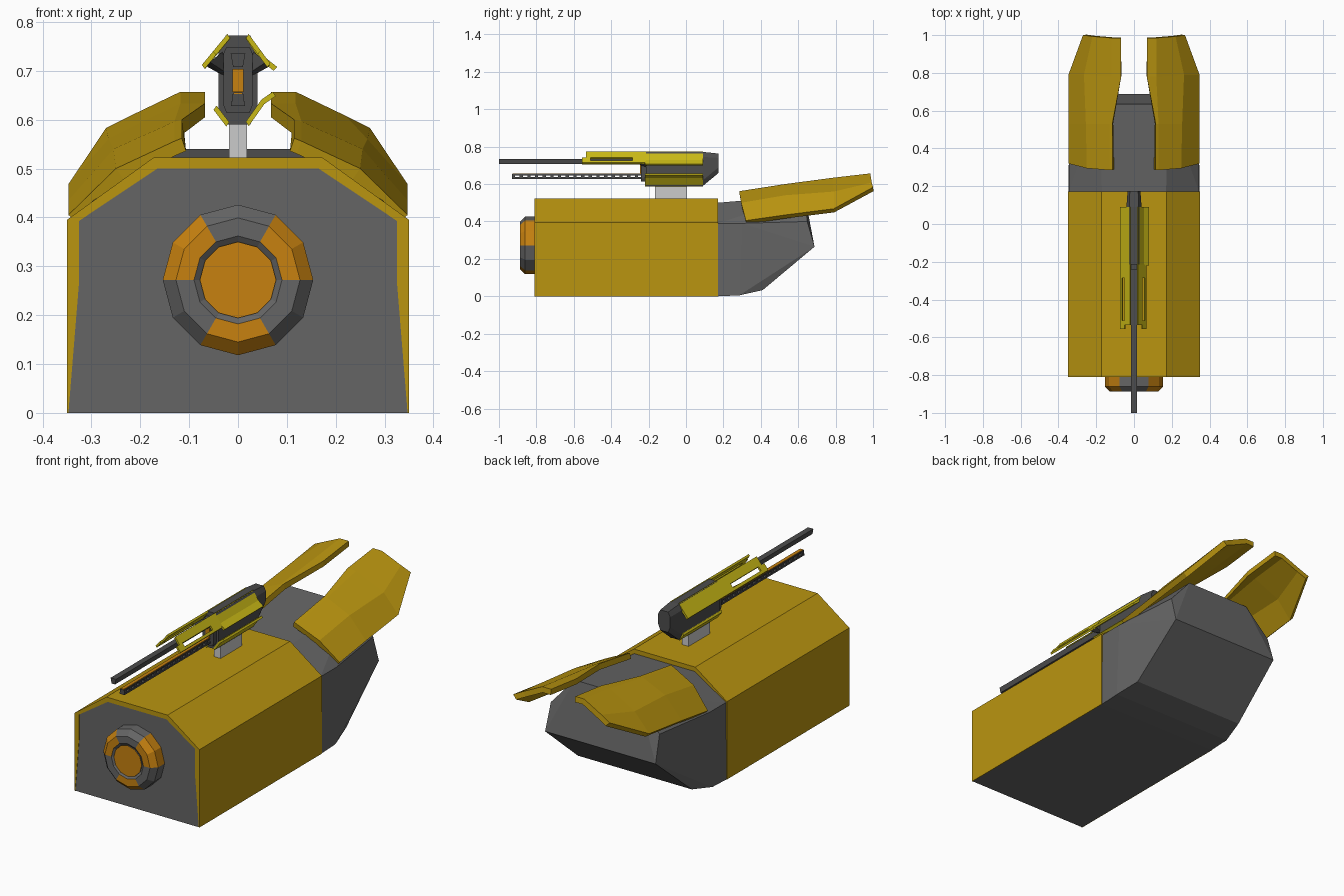
import bpy, bmesh, math

if "Cube" in bpy.data.objects:
    bpy.data.objects.remove(bpy.data.objects["Cube"])


def mat(name, c):
    m = bpy.data.materials.new(name)
    m.diffuse_color = (*c, 1)
    m.use_nodes = True
    m.node_tree.nodes["Principled BSDF"].inputs["Base Color"].default_value = m.diffuse_color
    return m


YELLOW = mat("yellow", (0.49, 0.30, 0.005))
BRIGHT = mat("bright_yellow", (0.58, 0.48, 0.008))
ORANGE = mat("orange", (0.57, 0.22, 0.005))
GREY = mat("grey", (0.13, 0.13, 0.13))
DARK = mat("dark_grey", (0.075, 0.075, 0.075))


def finish(name, bm, *mats):
    me = bpy.data.meshes.new(name)
    bm.to_mesh(me)
    bm.free()
    for m in mats:
        if m:
            me.materials.append(m)
    ob = bpy.data.objects.new(name, me)
    bpy.context.collection.objects.link(ob)
    return ob


def hull(name, pts, m):
    bm = bmesh.new()
    for p in pts:
        bm.verts.new(p)
    bmesh.ops.convex_hull(bm, input=bm.verts[:])
    bmesh.ops.dissolve_limit(bm, angle_limit=0.02, verts=bm.verts[:], edges=bm.edges[:])
    return finish(name, bm, m)


def prism(name, sections, m):
    """Extrude closed (x, z) sections along y; each entry is (section, y0, y1)."""
    bm = bmesh.new()
    for sec, y0, y1 in sections:
        a = [bm.verts.new((x, y0, z)) for x, z in sec]
        b = [bm.verts.new((x, y1, z)) for x, z in sec]
        bm.faces.new(a)
        bm.faces.new(b[::-1])
        for i in range(len(a)):
            j = (i + 1) % len(a)
            bm.faces.new((a[j], a[i], b[i], b[j]))
    bmesh.ops.recalc_face_normals(bm, faces=bm.faces[:])
    return finish(name, bm, m)


def rect(w, z0, z1):
    return [(-w, z0), (w, z0), (w, z1), (-w, z1)]


def sym(half):
    return half + [(-x, z) for x, z in reversed(half)]


# Hull: yellow outer shell wrapped over a grey core
outer = sym([(0.35, 0), (0.35, 0.395), (0.172, 0.523)])
inner = sym([(0.347, 0), (0.325, 0.27), (0.325, 0.393), (0.165, 0.5)])
prism("body_shell", [(outer + inner[::-1], -0.81, 0.172)], YELLOW)
prism("body_core", [(inner, -0.808, 0.17)], GREY)

# Tapered grey tail
tail = [(0.348, 0.17, 0), (0.345, 0.17, 0.39), (0.17, 0.17, 0.5),
        (0.348, 0.285, 0.005), (0.345, 0.3, 0.39), (0.32, 0.41, 0.033),
        (0.31, 0.687, 0.265), (0.305, 0.648, 0.40), (0.18, 0.635, 0.54)]
hull("tail", [(s * x, y, z) for x, y, z in tail for s in (1, -1)], GREY)

# Twelve-sided front hub with three orange segments and an orange centre
bm = bmesh.new()
rings = []
for r, y in [(0.154, -0.80), (0.154, -0.86), (0.127, -0.887), (0.09, -0.887),
             (0.078, -0.878), (0.078, -0.884)]:
    rings.append([bm.verts.new((r * math.cos(k * math.pi / 6), y,
                                0.272 + r * math.sin(k * math.pi / 6))) for k in range(12)])
for n in range(5):
    for k in range(12):
        j = (k + 1) % 12
        f = bm.faces.new((rings[n][k], rings[n][j], rings[n + 1][j], rings[n + 1][k]))
        f.material_index = 1 if n < 3 and k in (0, 1, 4, 5, 8, 9) else 0
bm.faces.new(rings[5]).material_index = 1
bm.faces.new(rings[0])
bmesh.ops.recalc_face_normals(bm, faces=bm.faces[:])
finish("front_hub", bm, GREY, ORANGE)

# Pair of folded rear fins, mirrored and thickened
fin = [[(0.115, 0.285, 0.562), (0.13, 0.285, 0.556), (0.25, 0.295, 0.50), (0.347, 0.32, 0.405)],
       [(0.115, 0.53, 0.60), (0.13, 0.53, 0.596), (0.255, 0.53, 0.54), (0.347, 0.53, 0.435)],
       [(0.068, 0.78, 0.633), (0.118, 0.78, 0.633), (0.265, 0.79, 0.56), (0.347, 0.79, 0.468)],
       [(0.068, 0.985, 0.657), (0.118, 0.985, 0.657), (0.22, 0.993, 0.608), (0.27, 1.0, 0.583)]]
bm = bmesh.new()
grid = [[bm.verts.new(p) for p in row] for row in fin]
for s in range(3):
    for r in range(3):
        bm.faces.new((grid[s][r], grid[s][r + 1], grid[s + 1][r + 1], grid[s + 1][r]))
fins = finish("rear_fins", bm, YELLOW)
fins.modifiers.new("mirror", "MIRROR")
sol = fins.modifiers.new("thickness", "SOLIDIFY")
sol.thickness = 0.028
sol.offset = -1

# Turret post and gun housing
prism("turret_post", [(rect(0.018, 0.515, 0.60), -0.165, 0.005)], None)
octo = [(0.025, 0.59), (0.04, 0.62), (0.04, 0.745), (0.025, 0.772)]
back = [(0.022, 0.66), (0.034, 0.69), (0.034, 0.74), (0.022, 0.763)]
hull("gun_housing", [(s * x, y, z) for s in (1, -1)
                     for sec, ys in ((octo, (-0.215, 0.09)), (back, (0.175,)))
                     for x, z in sec for y in ys], DARK)
prism("gun_front_frame", [(sym([(0.024, 0.615), (0.03, 0.63), (0.03, 0.735), (0.024, 0.748)]),
                           -0.24, -0.21)], DARK)
prism("gun_core_light", [(rect(0.011, 0.657, 0.704), -0.245, -0.22)], ORANGE)
for s, side in ((1, "right"), (-1, "left")):
    hull("side_lug_" + side, [(s * 0.03, -0.21, 0.69), (s * 0.03, -0.21, 0.74), (s * 0.066, -0.21, 0.71),
                              (s * 0.058, -0.275, 0.718), (s * 0.03, -0.24, 0.70)], DARK)

# Upper barrel, and lower ladder rail with an orange strip on top
prism("upper_barrel", [([(-0.010, 0.708), (0.010, 0.708), (0.015, 0.735), (-0.015, 0.735)],
                        -1.0, -0.2)], DARK)
parts = [(rect(0.014, 0.628, 0.637), -0.93, -0.2), (rect(0.011, 0.647, 0.653), -0.93, -0.2)]
parts += [(rect(0.0125, 0.635, 0.649), -0.93 + 0.041 * i, -0.913 + 0.041 * i) for i in range(18)]
prism("lower_rail", parts, DARK)
prism("rail_strip", [(rect(0.009, 0.652, 0.656), -0.928, -0.2)], ORANGE)


# Yellow gun cover plates
def plate(pts, dx, dz):
    return pts + [(x + dx, z + dz) for x, z in reversed(pts)]


def part_of(p, q, t0, t1):
    return [(p[0] + (q[0] - p[0]) * t, p[1] + (q[1] - p[1]) * t) for t in (t0, t1)]


for s, side, up, low, fork in (
        (1, "right", [(0.022, 0.775), (0.052, 0.73), (0.08, 0.708)],
         [(0.022, 0.587), (0.054, 0.632), (0.077, 0.648)], (0.066, 0.715)),
        (-1, "left", [(0.022, 0.775), (0.074, 0.712)],
         [(0.024, 0.586), (0.05, 0.62)], (0.074, 0.712))):
    def flip(pts):
        return [(s * x, z) for x, z in pts]
    prism("upper_cover_" + side, [(plate(flip(up), -s * 0.007, -0.008), -0.22, 0.09)], BRIGHT)
    prism("lower_cover_" + side, [(plate(flip(low), -s * 0.006, 0.009), -0.22, 0.09)], BRIGHT)
    # Slotted fork reaching forward beside the barrel
    bars = []
    for t0, t1, y0, y1 in ((0, 0.55, -0.535, -0.215), (0.82, 1, -0.555, -0.215),
                           (0.55, 0.82, -0.555, -0.51), (0.55, 0.82, -0.285, -0.215)):
        bars.append((plate(flip(part_of((0.022, 0.775), fork, t0, t1)), -s * 0.006, -0.008), y0, y1))
    prism("cover_fork_" + side, bars, BRIGHT)
